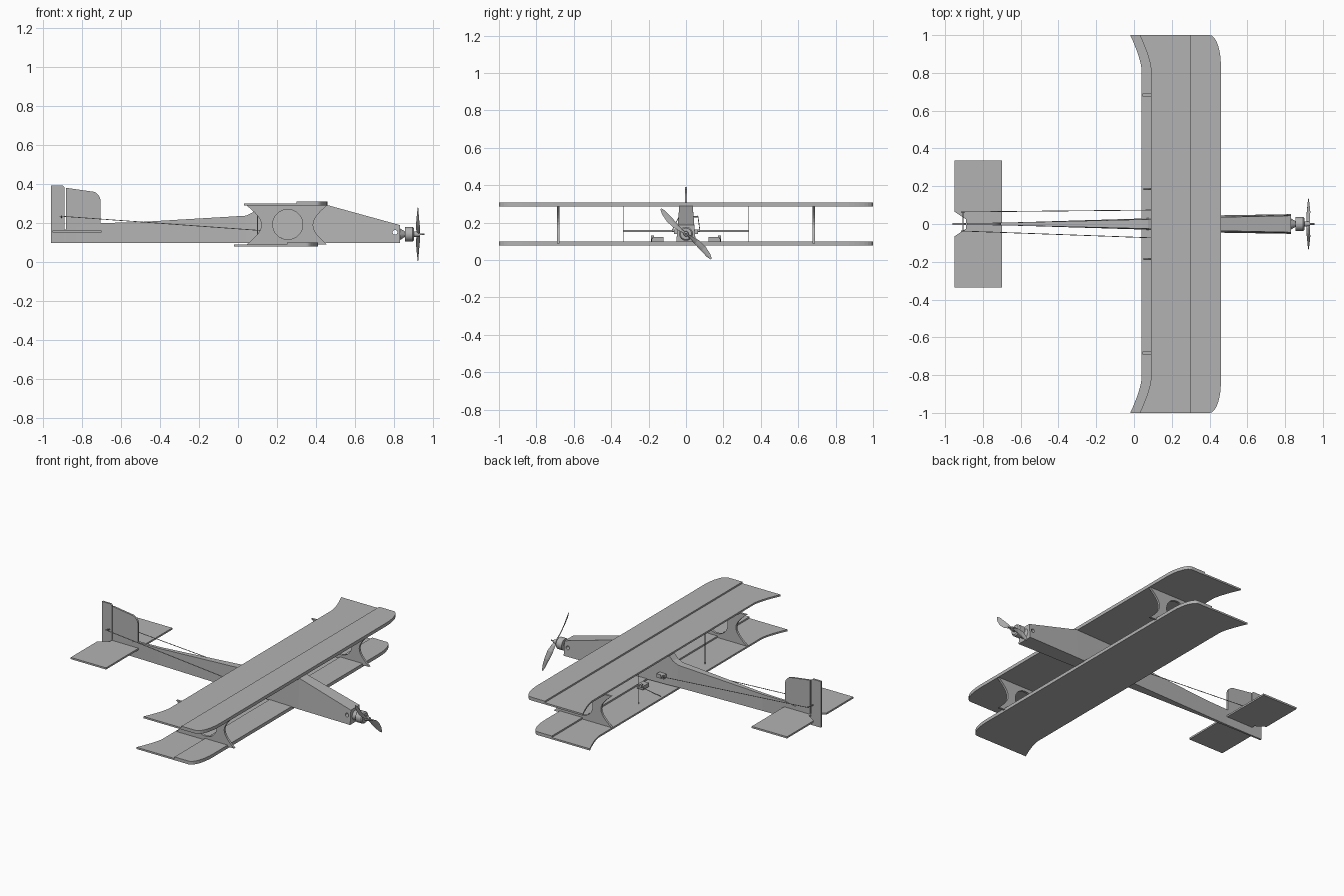
import bpy, bmesh
from math import sin, cos, pi, radians
from mathutils import Vector, Matrix

cube = bpy.data.objects.get("Cube")
if cube:
    bpy.data.objects.remove(cube)

grey = bpy.data.materials.new("light_grey")
grey.use_nodes = True
COLOUR = (0.45, 0.45, 0.45, 1)
grey.diffuse_color = COLOUR
grey.node_tree.nodes["Principled BSDF"].inputs["Base Color"].default_value = COLOUR


def finish(name, bm):
    bmesh.ops.recalc_face_normals(bm, faces=bm.faces[:])
    mesh = bpy.data.meshes.new(name)
    bm.to_mesh(mesh)
    bm.free()
    mesh.materials.append(grey)
    ob = bpy.data.objects.new(name, mesh)
    bpy.context.collection.objects.link(ob)
    return ob


def plate(name, outline, low, high, axis="z"):
    """Extrude a flat outline, (x, y) along z or (x, z) along y."""
    def place(p, h):
        return (p[0], p[1], h) if axis == "z" else (p[0], h, p[1])
    bm = bmesh.new()
    face = bm.faces.new([bm.verts.new(place(p, low)) for p in outline])
    out = bmesh.ops.extrude_face_region(bm, geom=[face])
    verts = [g for g in out["geom"] if isinstance(g, bmesh.types.BMVert)]
    bmesh.ops.translate(bm, verts=verts, vec=place((0, 0), high - low))
    return finish(name, bm)


def loft(name, rings):
    """Skin a row of rings with equal point counts and cap both ends."""
    bm = bmesh.new()
    rows = [[bm.verts.new(p) for p in ring] for ring in rings]
    n = len(rows[0])
    for a, b in zip(rows, rows[1:]):
        for i in range(n):
            j = (i + 1) % n
            bm.faces.new((a[i], a[j], b[j], b[i]))
    bm.faces.new(rows[0])
    bm.faces.new(rows[-1])
    return finish(name, bm)


def rod(name, start, end, r1, r2=None, sides=24):
    start, end = Vector(start), Vector(end)
    d = end - start
    bm = bmesh.new()
    bmesh.ops.create_cone(bm, cap_ends=True, segments=sides, radius1=r1,
                          radius2=r1 if r2 is None else r2, depth=d.length)
    turn = Vector((0, 0, 1)).rotation_difference(d).to_matrix().to_4x4()
    bm.transform(Matrix.Translation((start + end) / 2) @ turn)
    ob = finish(name, bm)
    if sides > 8:
        bpy.ops.object.select_all(action="DESELECT")
        ob.select_set(True)
        bpy.context.view_layer.objects.active = ob
        bpy.ops.object.shade_smooth_by_angle()
    return ob


def box(name, centre, size):
    bm = bmesh.new()
    bmesh.ops.create_cube(bm, size=1)
    bm.transform(Matrix.Translation(centre) @ Matrix.Diagonal((*size, 1)))
    return finish(name, bm)


def drill(ob, x, z, radius):
    """Cut a round hole sideways through a part."""
    cutter = rod("hole_cutter", (x, -1, z), (x, 1, z), radius, sides=32)
    cutter.hide_render = True
    mod = ob.modifiers.new("hole", "BOOLEAN")
    mod.operation = "DIFFERENCE"
    mod.solver = "EXACT"
    mod.object = cutter
    bpy.context.view_layer.objects.active = ob
    bpy.ops.object.modifier_apply(modifier=mod.name)
    bpy.data.objects.remove(cutter)


# Wings: a thin full-chord sheet with a thicker stepped front half
def wing_outline(rear, front, swept_rear):
    steps = [i / 8 for i in range(9)]
    lead = [(front - 0.06 * (1 - cos(t * pi / 2)), 0.84 + 0.16 * sin(t * pi / 2))
            for t in steps]
    if swept_rear:
        trail = [(rear - 0.06 * t ** 1.4, 0.82 + 0.18 * t) for t in reversed(steps)]
    else:
        trail = [(rear, 1.0)]
    half = lead + trail
    return half + [(x, -y) for x, y in reversed(half)]


for name, rear, z in (("upper_wing", 0.09, 0.287), ("lower_wing", 0.04, 0.077)):
    plate(name, wing_outline(rear, rear + 0.37, True), z, z + 0.011)
    plate(name + "_step", wing_outline(rear + 0.21, rear + 0.37, False),
          z + 0.011, z + 0.021)

# Struts between the wings, waisted front and back, with a round hole
arc = [i / 12 for i in range(13)]
back = [(0.045 + 0.075 * sin(t * pi), 0.088 + 0.199 * t) for t in arc]
fore = [(0.455 - 0.07 * sin(t * pi), 0.287 - 0.199 * t) for t in arc]
for side, y in (("left", 0.683), ("right", -0.683)):
    strut = plate(side + "_strut", back + fore, y - 0.007, y + 0.007, "y")
    drill(strut, 0.255, 0.19, 0.077)

# Fuselage: x, top height, bottom half width, top half width
stations = [(-0.96, 0.15, 0.005, 0.005), (-0.70, 0.198, 0.007, 0.007),
            (-0.55, 0.2, 0.011, 0.01), (0.04, 0.235, 0.029, 0.024),
            (0.075, 0.252, 0.031, 0.025), (0.11, 0.288, 0.034, 0.026),
            (0.46, 0.289, 0.046, 0.036), (0.83, 0.187, 0.052, 0.044)]
fuselage = loft("fuselage", [[(x, -b, 0.095), (x, b, 0.095), (x, t, z), (x, -t, z)]
                             for x, z, b, t in stations])
drill(fuselage, 0.805, 0.15, 0.012)

# Tail surfaces
corner = [(-0.755 + 0.05 * sin(t * pi / 2), 0.31 + 0.05 * cos(t * pi / 2)) for t in arc]
plate("fin", [(-0.883, 0.1), (-0.883, 0.378)] + corner + [(-0.705, 0.1)],
      -0.006, 0.006, "y")
plate("rudder", [(-0.96, 0.095), (-0.96, 0.39), (-0.9, 0.39), (-0.889, 0.38),
                 (-0.889, 0.095)], -0.006, 0.006, "y")
tail_half = [(-0.70, 0.335), (-0.95, 0.335), (-0.95, 0.065), (-0.89, 0.025)]
plate("tailplane", tail_half + [(x, -y) for x, y in reversed(tail_half)], 0.149, 0.16)

# Control rods, horns and servos
for side, s, tail_y in (("left", 1, 0.064), ("right", -1, -0.037)):
    rod(side + "_tail_rod", (0.12, s * 0.074, 0.159), (-0.915, tail_y, 0.233), 0.002, sides=6)
    rod(side + "_tail_horn", (-0.905, 0, 0.225), (-0.905, tail_y, 0.233), 0.004, sides=6)
    rod(side + "_aileron_link", (0.1, s * 0.335, 0.085), (0.1, s * 0.335, 0.29), 0.0015, sides=6)
    rod(side + "_aileron_rod", (0.05, s * 0.185, 0.095), (0.18, s * 0.185, 0.115), 0.002, sides=6)
    box(side + "_wing_servo", (0.2, s * 0.15, 0.11), (0.045, 0.06, 0.024))
    box(side + "_wing_servo_arm", (0.19, s * 0.18, 0.122), (0.012, 0.016, 0.02))
    box(side + "_tail_servo", (0.14, s * 0.048, 0.15), (0.05, 0.03, 0.024))
    box(side + "_tail_servo_arm", (0.125, s * 0.068, 0.158), (0.012, 0.016, 0.012))

# Motor
AXIS = 0.14
for name, x1, x2, r1, r2 in (("motor_mount", 0.825, 0.856, 0.034, 0.014),
                             ("motor_can", 0.856, 0.895, 0.037, 0.037),
                             ("motor_cap", 0.895, 0.902, 0.037, 0.03),
                             ("prop_hub", 0.902, 0.932, 0.014, 0.012),
                             ("prop_shaft", 0.932, 0.955, 0.005, 0.004)):
    rod(name, (x1, 0, AXIS), (x2, 0, AXIS), r1, r2)

# Propeller: two twisted, slightly curved blades
blade = [(0.0, 0.007, 60), (0.03, 0.012, 50), (0.07, 0.018, 35),
         (0.12, 0.018, 22), (0.165, 0.013, 15), (0.19, 0.004, 12)]
for name, lean in (("upper_blade", radians(135)), ("lower_blade", radians(-45))):
    out = Vector((0, cos(lean), sin(lean)))
    across = Vector((0, -sin(lean), cos(lean)))
    rings = []
    for r, w, twist in blade:
        a = radians(twist)
        chord = across * cos(a) + Vector((1, 0, 0)) * sin(a)
        thick = across * -sin(a) + Vector((1, 0, 0)) * cos(a)
        mid = Vector((0.923, 0, AXIS)) + out * r + across * 0.01 * sin(r / 0.19 * pi)
        rings.append([mid + chord * u * w + thick * v * 0.002
                      for u, v in ((-1, 0), (-0.3, -1), (1, 0), (-0.3, 1))])
    loft(name, rings)
